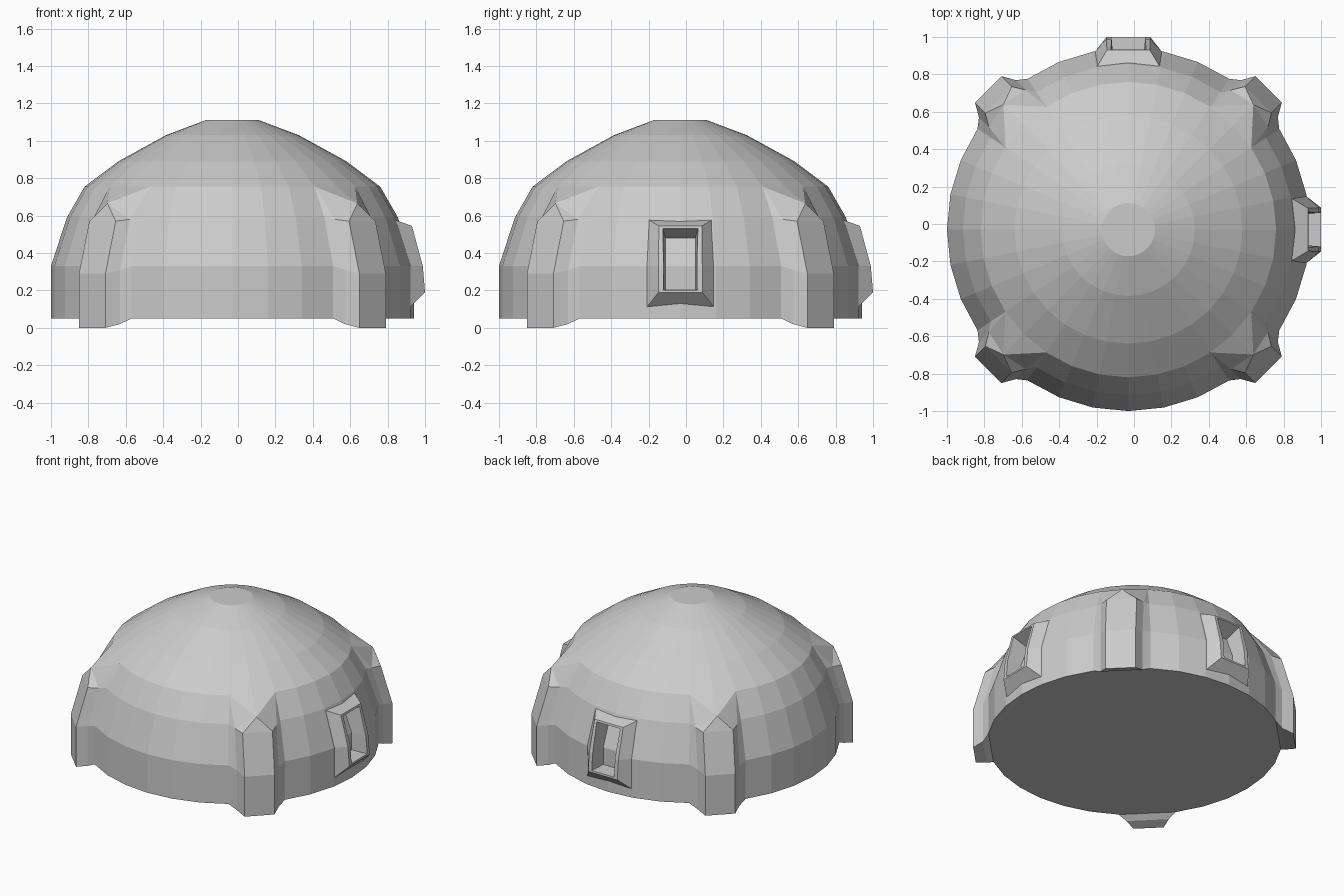
import bpy
from math import cos, sin, pi
from mathutils import Matrix

if "Cube" in bpy.data.objects:
    bpy.data.objects.remove(bpy.data.objects["Cube"])

CENTRE = (-0.03, -0.03, 0)
import bmesh


def make(name, verts, faces, angle=0.0):
    """Flat shaded mesh, turned about the dome axis (local +x is outward)."""
    mesh = bpy.data.meshes.new(name)
    bm = bmesh.new()
    vs = [bm.verts.new(v) for v in verts]
    for f in faces:
        bm.faces.new([vs[i] for i in f])
    bmesh.ops.recalc_face_normals(bm, faces=bm.faces)
    bm.to_mesh(mesh)
    bm.free()
    mesh.transform(Matrix.Translation(CENTRE) @ Matrix.Rotation(angle, 4, 'Z'))
    ob = bpy.data.objects.new(name, mesh)
    bpy.context.collection.objects.link(ob)
    return ob


def loft(rows, top=True):
    """Rows of half sections (u, t, z) from inside to outside, mirrored in t."""
    verts, faces = [], []
    h = len(rows[0])
    n = 2 * h
    for row in rows:
        verts += [(u, -t, z) for u, t, z in row]
        verts += [(u, t, z) for u, t, z in reversed(row)]
    for r in range(len(rows) - 1):
        for c in range(n):
            d = (c + 1) % n
            faces.append((r*n + c, r*n + d, r*n + n + d, r*n + n + c))
    for base in [0] + ([(len(rows) - 1) * n] if top else []):
        for c in range(h - 1):
            faces.append((base + c, base + c + 1, base + n - 2 - c, base + n - 1 - c))
    return verts, faces


# Dome shell: 32-sided turned profile
profile = [(.97, .05), (.97, .33), (.885, .59), (.79, .755), (.61, .89), (.355, 1.03), (.142, 1.11)]
N = 32
verts = [(r*cos(2*pi*i/N), r*sin(2*pi*i/N), z) for r, z in profile for i in range(N)]
faces = [(k*N + i, k*N + (i+1) % N, k*N + N + (i+1) % N, k*N + N + i)
         for k in range(len(profile) - 1) for i in range(N)]
faces += [tuple(range(N)), tuple(range((len(profile)-1)*N, len(profile)*N))]
dome = make("dome_shell", verts, faces)

# Window surrounds (right and back) merged into the shell, then recessed
frame = loft([[(.75, .18, .11), (.95, .18, .11), (1.03, .117, .19)],
              [(.75, .18, .33), (.95, .18, .33), (1.018, .117, .33)],
              [(.75, .175, .58), (.86, .175, .58), (.96, .115, .545)]])
recess = loft([[(.91, .08, .205), (1.2, .105, .2)],
               [(.91, .08, .33), (1.2, .105, .33)],
               [(.85, .08, .48), (.97, .1, .53), ][:1] + [(1.05, .105, .57)]])
helpers = []
for shape, op in ((frame, 'UNION'), (recess, 'DIFFERENCE')):
    for angle in (0, pi / 2):
        ob = make("window_helper", *shape, angle)
        ob.hide_render = True
        helpers.append(ob)
        mod = dome.modifiers.new("window", 'BOOLEAN')
        mod.operation = op
        mod.solver = 'EXACT'
        mod.object = ob
bpy.context.view_layer.update()
result = bpy.data.meshes.new_from_object(dome.evaluated_get(bpy.context.evaluated_depsgraph_get()))
dome.modifiers.clear()
dome.data = result
for ob in helpers:
    bpy.data.objects.remove(ob)

# Four diagonal buttresses: flared sides, pointed top running into the dome
c, s = cos(pi / 16), sin(pi / 16)
c, s = cos(pi * 11.25 / 180), sin(pi * 11.25 / 180)
verts, faces = loft([[(.97*c, .97*s, .05), (.99, .14, .02), (1.06, .1, 0)],
                     [(.97*c, .97*s, .33), (.99, .14, .31), (1.06, .1, .29)],
                     [(.885*c, .885*s, .59), (.915, .14, .58), (.982, .1, .57)]], top=False)
b = len(verts)
verts += [(.945, 0, .665), (.79, 0, .755), (.79*c, -.79*s, .755), (.79*c, .79*s, .755)]
apex, ridge, left, right = range(b, b + 4)
faces += [(14, 15, apex), (ridge, left, 12, 17, right)]
for inner, mid, outer, end in ((12, 13, 14, left), (17, 16, 15, right)):
    faces += [(outer, mid, apex), (mid, end, apex), (mid, inner, end), (end, ridge, apex)]
for i in range(4):
    make(f"buttress_{i + 1}", verts, faces, pi / 4 + i * pi / 2)
